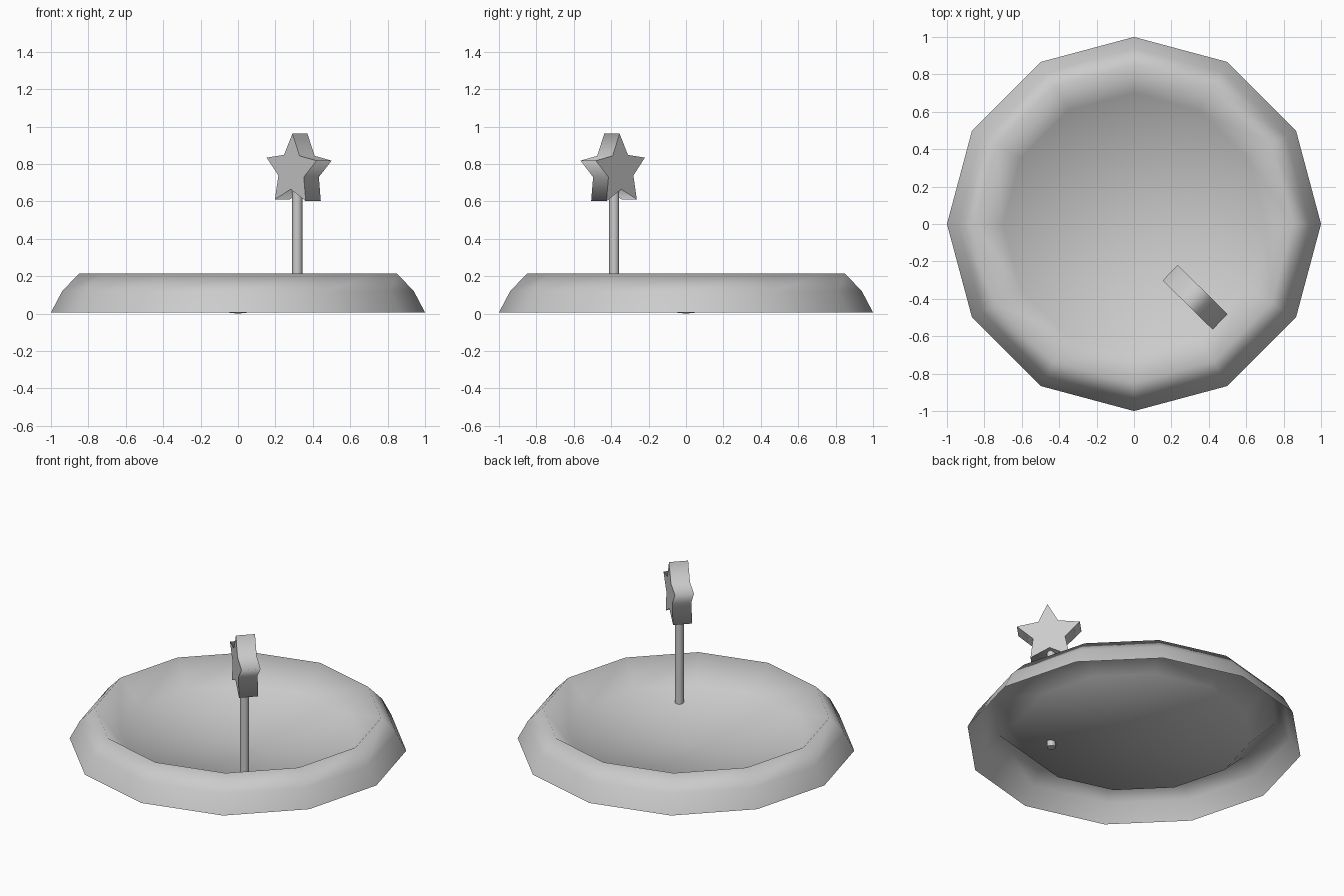
import bpy, bmesh, math

if "Cube" in bpy.data.objects:
    bpy.data.objects.remove(bpy.data.objects["Cube"])

# One plain grey for every part
grey = bpy.data.materials.new("light grey")
grey.use_nodes = True
colour = (0.6, 0.6, 0.6, 1)
grey.diffuse_color = colour
grey.node_tree.nodes["Principled BSDF"].inputs["Base Color"].default_value = colour


def finish(bm, name, location=(0, 0, 0), rotation=(0, 0, 0)):
    mesh = bpy.data.meshes.new(name)
    bm.to_mesh(mesh)
    bm.free()
    mesh.materials.append(grey)
    obj = bpy.data.objects.new(name, mesh)
    obj.location, obj.rotation_euler = location, rotation
    bpy.context.collection.objects.link(obj)
    return obj


def prism(name, outline, depth, **place):
    """Extrude an outline in the XZ plane along Y: flat caps, smooth sides."""
    bm = bmesh.new()
    front, back = [[bm.verts.new((x, y, z)) for x, z in outline]
                   for y in (-depth / 2, depth / 2)]
    bm.faces.new(front)
    bm.faces.new(back[::-1])
    for i in range(len(outline)):
        j = (i + 1) % len(outline)
        bm.faces.new((front[i], back[i], back[j], front[j])).smooth = True
    bmesh.ops.recalc_face_normals(bm, faces=bm.faces)
    return finish(bm, name, **place)


# Basin: one open sheet, outer skirt over the rim and down to the middle
SIDES = 12
profile = [(1, 0.006), (0.94, 0.12), (0.85, 0.214), (0.7, 0.07)]
bm = bmesh.new()
rings = [[bm.verts.new((r * math.cos(math.tau * i / SIDES),
                        r * math.sin(math.tau * i / SIDES), z))
          for i in range(SIDES)] for r, z in profile]
middle = bm.verts.new((0, 0, 0))
for i in range(SIDES):
    j = (i + 1) % SIDES
    for outer, inner in zip(rings, rings[1:]):
        bm.faces.new((outer[i], outer[j], inner[j], inner[i]))
    bm.faces.new((rings[-1][i], rings[-1][j], middle))
for face in bm.faces:
    face.smooth = True
finish(bm, "basin")

# Pole: thin rod standing in the basin, its foot just through the floor
low, high = 0.015, 0.72
circle = [(0.027 * math.cos(math.tau * i / SIDES),
           0.027 * math.sin(math.tau * i / SIDES)) for i in range(SIDES)]
prism("pole", circle, high - low, location=(0.317, -0.384, (low + high) / 2),
      rotation=(math.pi / 2, 0, 0))

# Star: thick five-pointed star turned to the corner and slightly tilted
points = []
for i in range(10):
    radius = 0.1 if i % 2 else 0.197
    angle = math.tau * i / 10
    points.append((radius * math.sin(angle), radius * math.cos(angle)))
prism("star", points, 0.115, location=(0.325, -0.39, 0.765),
      rotation=(0, math.radians(2.5), math.radians(-44.5)))
